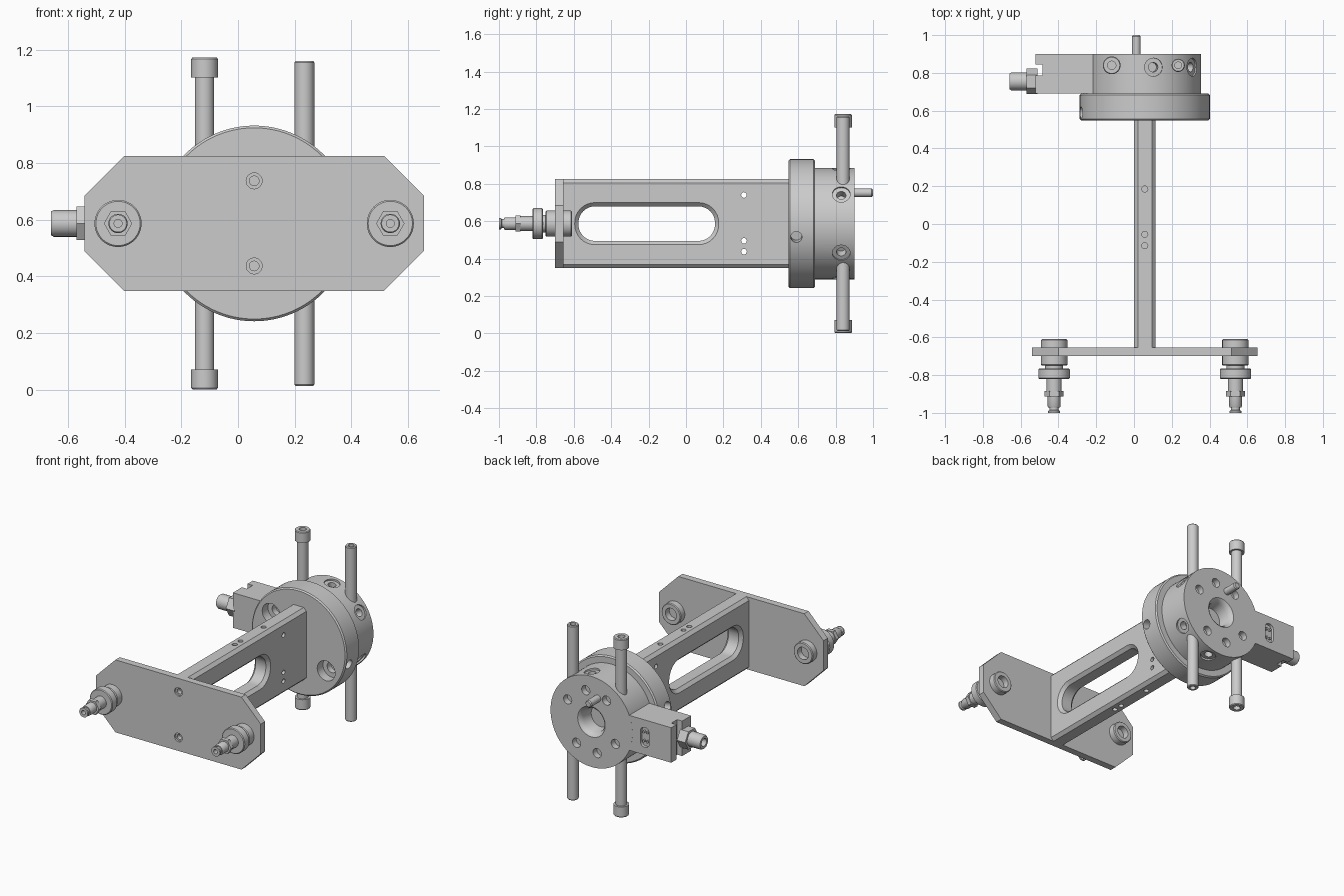
import bpy, bmesh, math
from mathutils import Vector

if "Cube" in bpy.data.objects:
    bpy.data.objects.remove(bpy.data.objects["Cube"])

CX, CZ = 0.057, 0.587          # common axis of plate, web and discs
X, Y, Z = Vector((1, 0, 0)), Vector((0, 1, 0)), Vector((0, 0, 1))


def loft(name, rings, smooth=True):
    """Skin a list of equal point rings and cap both ends."""
    bm = bmesh.new()
    vs = [[bm.verts.new(p) for p in ring] for ring in rings]
    n = len(vs[0])
    for a, b in zip(vs, vs[1:]):
        for i in range(n):
            j = (i + 1) % n
            bm.faces.new((a[i], a[j], b[j], b[i]))
    for end in (rings[0], rings[-1]):
        if (Vector(end[0]) - Vector(end[1])).length > 1e-4:
            bm.faces.new(vs[0] if end is rings[0] else vs[-1])
    bmesh.ops.remove_doubles(bm, verts=bm.verts, dist=1e-5)
    bmesh.ops.recalc_face_normals(bm, faces=bm.faces)
    me = bpy.data.meshes.new(name)
    bm.to_mesh(me)
    bm.free()
    ob = bpy.data.objects.new(name, me)
    bpy.context.collection.objects.link(ob)
    if smooth:
        finish(ob)
    return ob


def select(ob):
    bpy.ops.object.select_all(action='DESELECT')
    ob.select_set(True)
    bpy.context.view_layer.objects.active = ob


def finish(ob):
    select(ob)
    bpy.ops.object.shade_smooth_by_angle(angle=math.radians(30))


def lathe(name, profile, origin, axis=Y, n=48, smooth=True):
    """Turn (radius, height) points around an axis through origin."""
    q = Vector(axis).to_track_quat('Z', 'Y')
    o = Vector(origin)
    rings = [[o + q @ Vector((r * math.cos(t), r * math.sin(t), h))
              for t in (2 * math.pi * i / n for i in range(n))] for r, h in profile]
    return loft(name, rings, smooth)


def subtract(ob, cutter):
    cutter.hide_render = True
    m = ob.modifiers.new("cut", 'BOOLEAN')
    m.operation, m.solver, m.object = 'DIFFERENCE', 'EXACT', cutter
    select(ob)
    bpy.ops.object.modifier_apply(modifier=m.name)
    bpy.data.objects.remove(cutter)


def drill(ob, origin, axis, *steps, n=24):
    """Stepped hole: (radius, depth) pairs, deepest last."""
    prof, h = [], -0.02
    for r, d in steps:
        prof += [(r, h), (r, d)]
        h = d
    subtract(ob, lathe("cutter", prof, origin, axis, n, False))


def chamfered(cx, cz, hx, hz, c):
    q = [(hx, hz - c), (hx - c, hz), (c - hx, hz), (-hx, hz - c),
         (-hx, c - hz), (c - hx, -hz), (hx - c, -hz), (hx, c - hz)]
    return [(cx + a, cz + b) for a, b in q]


def rounded(cy, cz, hy, hz, r, out=0, k=8):
    pts = []
    for i, (sy, sz) in enumerate(((1, 1), (-1, 1), (-1, -1), (1, -1))):
        for j in range(k + 1):
            t = math.pi / 2 * (i + j / k)
            pts.append((cy + sy * (hy - r) + (r + out) * math.cos(t),
                        cz + sz * (hz - r) + (r + out) * math.sin(t)))
    return pts


def along_y(pts, *ys):
    return [[(x, y, z) for x, z in pts] for y in ys]


# front plate with cut corners and two countersunk screw holes
plate = loft("front_plate", along_y(chamfered(CX, CZ, 0.598, 0.238, 0.14), -0.70, -0.655), False)
for dz in (-0.15, 0.15):
    drill(plate, (CX, -0.70, CZ + dz), Y, (0.028, 0.012), (0.017, 0.04))
finish(plate)

# web bar with chamfered edges, long slot and small holes
web = loft("web_bar", along_y(chamfered(CX, CZ, 0.057, 0.238, 0.02), -0.655, 0.56), False)
slot = [[(x, y, z) for y, z in rounded(-0.21, CZ, 0.365, 0.0925, 0.088, o)]
        for x, o in ((-0.005, 0.025), (0.02, 0), (0.094, 0), (0.119, 0.025))]
subtract(web, loft("cutter", slot, False))
for z in (0.74, 0.495, 0.437):
    drill(web, (0, 0.31, z), X, (0.015, 0.2), n=16)
for y in (0.185, -0.055, -0.115):
    drill(web, (CX, y, 0.825), -Z, (0.016, 0.06), n=16)
    drill(web, (CX, y, 0.349), Z, (0.016, 0.06), n=16)
finish(web)

# flange disc
flange = lathe("flange_disc", [(0, 0.548), (0.337, 0.548), (0.345, 0.556), (0.345, 0.682),
                               (0.337, 0.69), (0, 0.69)], (CX, 0, CZ), Y, 96, False)
for s in (-1, 1):
    drill(flange, (CX + 0.2 * s, 0.548, CZ - 0.135 * s), Y, (0.065, 0.06), (0.035, 0.1), n=32)


def radial(ob, radius, y, deg, *steps):
    d = Vector((math.cos(math.radians(deg)), 0, math.sin(math.radians(deg))))
    drill(ob, Vector((CX, y, CZ)) + d * radius, -d, *steps)


for deg in (-12, 168):
    radial(flange, 0.345, 0.59, deg, (0.03, 0.06))
finish(flange)

# body disc with central pocket, face bolt holes and radial ports
body = lathe("body_disc", [(0, 0.688), (0.2975, 0.688), (0.2975, 0.90), (0.10, 0.90), (0.09, 0.893),
                           (0.078, 0.87), (0.072, 0.80), (0, 0.80)], (CX, 0, CZ), Y, 96, False)
for deg in (30, 78, 123, 210, 258, 303):
    t = math.radians(deg)
    drill(body, (CX + 0.2 * math.cos(t), 0.90, CZ + 0.2 * math.sin(t)), -Y, (0.03, 0.04))
for deg in (32, 81, -81, -32):
    radial(body, 0.2975, 0.83, deg, (0.048, 0.012), (0.025, 0.06))
finish(body)

# locating pin on the back face
lathe("locating_pin", [(0, 0.86), (0.023, 0.86), (0.023, 0.993), (0.017, 1.0), (0, 1.0)],
      (0.012, 0, 0.752), Y, 24)

# vertical tubes: capped pair on the left, plain pair on the right
for s, side in ((1, "upper"), (-1, "lower")):
    tip = 0.585
    lathe(side + "_capped_rod", [(0, 0.2), (0.034, 0.2), (0.034, tip - 0.06), (0, tip - 0.06)],
          (-0.118, 0.84, CZ), Z * s, 32)
    lathe(side + "_rod_cap", [(0, tip - 0.07), (0.047, tip - 0.07), (0.047, tip - 0.005),
                              (0.043, tip), (0.022, tip), (0.022, tip - 0.03), (0, tip - 0.03)],
          (-0.118, 0.84, CZ), Z * s, 32)
    lathe(side + "_plain_rod", [(0, 0.16), (0.035, 0.16), (0.035, 0.568), (0.031, 0.573),
                                (0.018, 0.573), (0.018, 0.53), (0, 0.53)],
          (0.234, 0.84, CZ), Z * s, 32)

# side block with a notched end and an oval socket on its back
outline = [(-0.17, 0.692), (-0.17, 0.8995), (-0.522, 0.8995), (-0.522, 0.845), (-0.485, 0.845),
           (-0.485, 0.785), (-0.522, 0.785), (-0.522, 0.692)]
block = loft("side_block", [[(x, y, z) for x, y in outline] for z in (CZ - 0.115, CZ + 0.115)], False)
oval = rounded(-0.33, CZ, 0.032, 0.065, 0.03)
subtract(block, loft("cutter", along_y(oval, 0.88, 0.92), False))
finish(block)
for dx in (-0.013, 0.013):
    for dz in (-0.03, 0.03):
        lathe("socket_pin", [(0, 0.87), (0.008, 0.87), (0.008, 0.895), (0, 0.895)],
              (-0.33 + dx, 0, CZ + dz), Y, 12)

# side connector: hex nut and round plug
lathe("side_hex_nut", [(0, 0.51), (0.068, 0.51), (0.068, 0.57), (0, 0.57)], (0, 0.755, CZ), -X, 6, False)
lathe("side_plug", [(0, 0.56), (0.047, 0.56), (0.047, 0.65), (0.041, 0.66), (0.025, 0.66),
                    (0.025, 0.62), (0, 0.62)], (0, 0.755, CZ), -X, 32)

# two front connectors passing through the plate
for x, side, bore in ((CX - 0.48, "left", 0.88), (CX + 0.48, "right", 0.70)):
    lathe(side + "_bushing", [(0, 0.65), (0.04, 0.65), (0.04, 0.61), (0.065, 0.61), (0.07, 0.615),
                              (0.07, 0.745), (0.065, 0.75), (0.047, 0.75), (0.047, 0.765),
                              (0.078, 0.765), (0.083, 0.77), (0.083, 0.815), (0.078, 0.82),
                              (0.04, 0.82), (0.04, 0.89), (0, 0.89)], (x, 0, CZ), -Y)
    lathe(side + "_hex_collar", [(0, 0.885), (0.05, 0.885), (0.05, 0.912), (0, 0.912)],
          (x, 0, CZ), -Y, 6, False)
    lathe(side + "_nozzle", [(0, 0.90), (0.034, 0.90), (0.034, 0.965), (0.03, 0.972), (0.024, 0.972),
                             (0.024, 0.985), (0.031, 0.99), (0.031, 1.0), (0.014, 1.0),
                             (0.014, 0.93), (0, 0.93)], (x, 0, CZ), -Y, 32)
